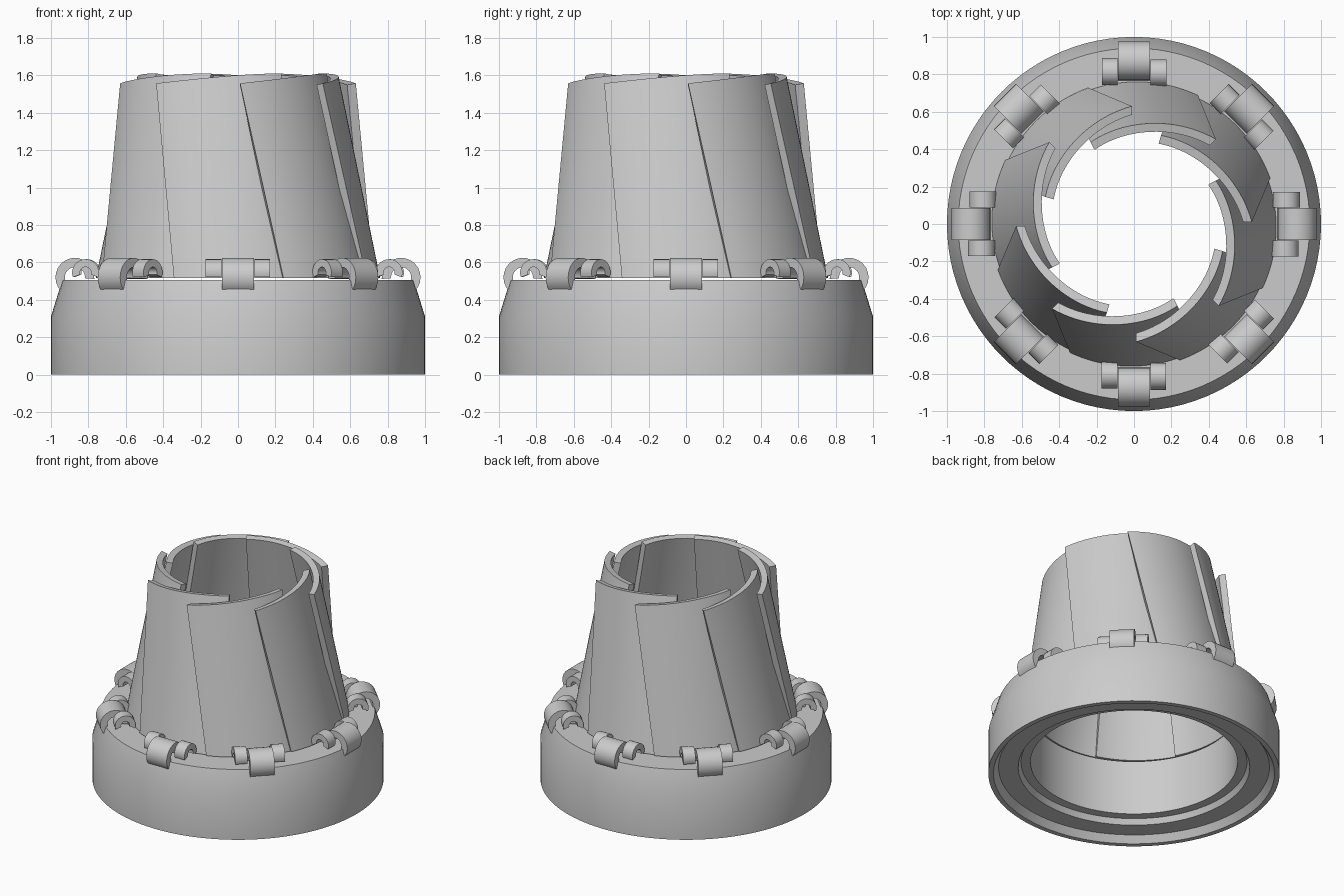
import bpy, bmesh, math
from math import sin, cos, pi, radians

if "Cube" in bpy.data.objects:
    bpy.data.objects.remove(bpy.data.objects["Cube"], do_unlink=True)

GREY = (0.6, 0.6, 0.6, 1)
mat = bpy.data.materials.new("plain grey")
mat.use_nodes = True
mat.diffuse_color = GREY
mat.node_tree.nodes["Principled BSDF"].inputs["Base Color"].default_value = GREY


def loft(name, sections, closed=False):
    """Skin a list of closed cross-sections, capping the ends if open."""
    bm = bmesh.new()
    rows = [[bm.verts.new(p) for p in s] for s in sections]
    n = len(rows[0])
    pairs = list(zip(rows, rows[1:]))
    if closed:
        pairs.append((rows[-1], rows[0]))
    else:
        bm.faces.new(rows[0])
        bm.faces.new(rows[-1])
    for a, b in pairs:
        for k in range(n):
            bm.faces.new((a[k], a[(k + 1) % n], b[(k + 1) % n], b[k]))
    bmesh.ops.recalc_face_normals(bm, faces=bm.faces)
    mesh = bpy.data.meshes.new(name)
    bm.to_mesh(mesh)
    bm.free()
    mesh.materials.append(mat)
    obj = bpy.data.objects.new(name, mesh)
    bpy.context.collection.objects.link(obj)
    bpy.ops.object.select_all(action='DESELECT')
    obj.select_set(True)
    bpy.context.view_layer.objects.active = obj
    bpy.ops.object.shade_smooth_by_angle(angle=radians(30))
    return obj


def ring_copies(obj, count=8):
    """Repeat a part around the vertical axis, sharing its mesh."""
    for i in range(1, count):
        copy = obj.copy()
        copy.name = f"{obj.name}_{i + 1}"
        copy.rotation_euler.z = i * 2 * pi / count
        bpy.context.collection.objects.link(copy)


def polar(r, deg, z):
    return (r * cos(radians(deg)), r * sin(radians(deg)), z)


# Base ring with a stepped underside
profile = [(1, 0), (1, 0.31), (0.94, 0.505), (0.71, 0.505), (0.71, 0.09),
           (0.775, 0.09), (0.795, 0.05), (0.93, 0.05), (0.965, 0)]
SEG = 96
loft("base_ring", [[polar(r, 360 * i / SEG, z) for r, z in profile]
                   for i in range(SEG)], closed=True)

# Overlapping petals: straight-ruled plates leaning inward and twisted
THICK, STEPS = 0.046, 24
sections = []
for i in range(STEPS + 1):
    t = i / STEPS
    low, high = -116.5 + 53 * t, -134 + 72 * t
    r_low = 0.768 - 0.016 * t
    r_high = 0.63 - 0.135 * t - 0.02 * sin(pi * t)
    z_high = 1.557 + 0.053 * sin(pi / 2 * t)
    sections.append([polar(r_low, low, 0.515), polar(r_high, high, z_high),
                     polar(r_high - THICK, high, z_high - 0.008),
                     polar(r_low - THICK, low, 0.515)])
ring_copies(loft("petal", sections))


# Hinge knuckles: curved straps arching over the hinge line
def knuckle(name, x0, x1, centre, radius, thick, start, end):
    rows = []
    for i in range(17):
        a = radians(start + (end - start) * i / 16)
        outer, inner = [(-centre[0] - r * cos(a), centre[1] + r * sin(a))
                        for r in (radius, radius - thick)]
        rows.append([(x0, *outer), (x1, *outer), (x1, *inner), (x0, *inner)])
    ring_copies(loft(name, rows))


knuckle("hinge_centre", -0.085, 0.085, (0.872, 0.52), 0.104, 0.05, -45, 185)
knuckle("hinge_left", 0.088, 0.172, (0.815, 0.545), 0.072, 0.042, -20, 200)
knuckle("hinge_right", -0.174, -0.088, (0.808, 0.545), 0.072, 0.042, -20, 200)
